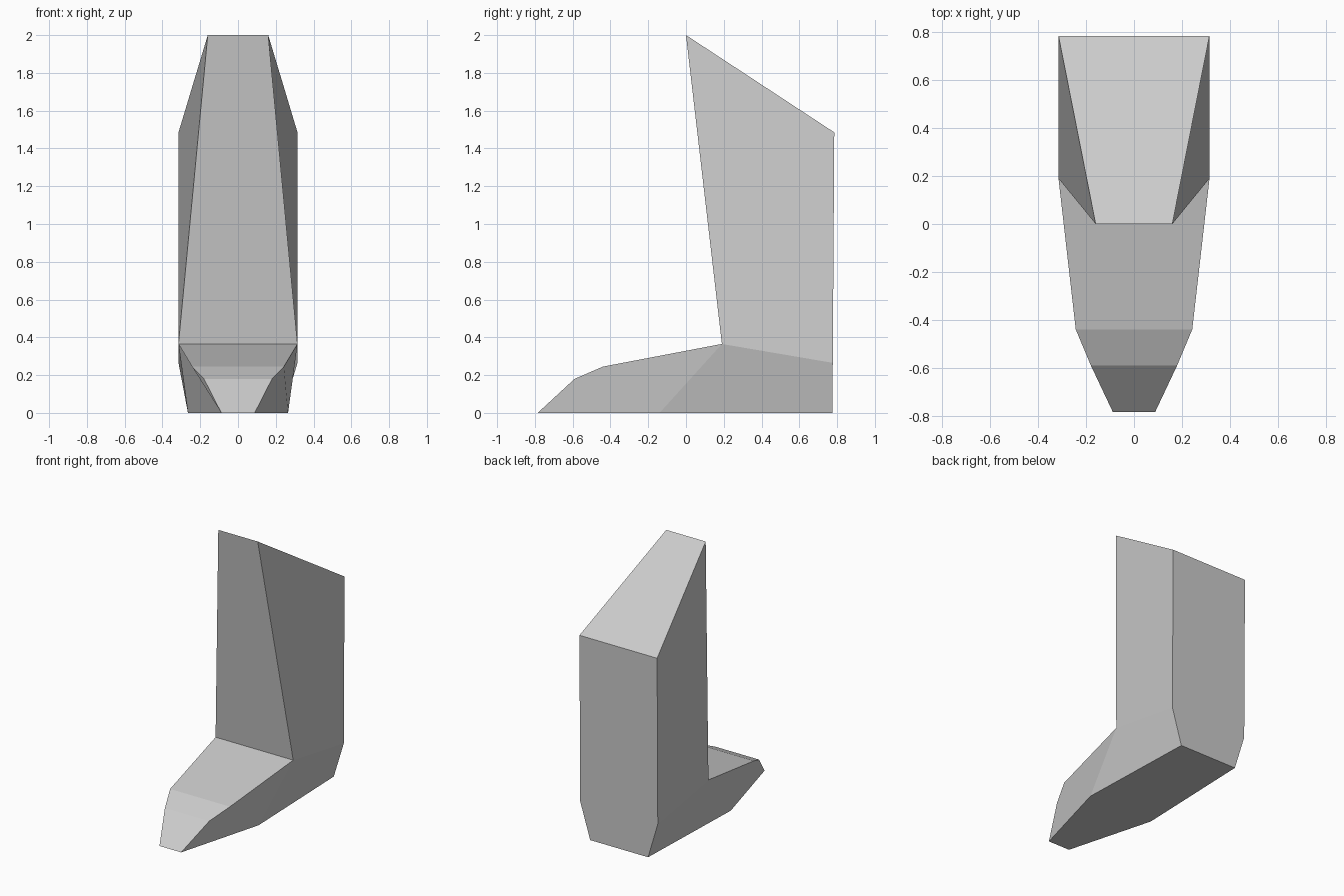
import bpy
import bmesh

cube = bpy.data.objects.get("Cube")
if cube:
    bpy.data.objects.remove(cube, do_unlink=True)

# Single plain grey
grey = bpy.data.materials.new("light_grey")
grey.use_nodes = True
colour = (0.6, 0.6, 0.6, 1)
grey.diffuse_color = colour
grey.node_tree.nodes["Principled BSDF"].inputs["Base Color"].default_value = colour

# Side profile of the boot: half width, depth, height
profile = {
    "top_front": (0.16, 0.0, 2.0),
    "top_back": (0.315, 0.785, 1.485),
    "ankle_back": (0.315, 0.777, 0.265),
    "heel": (0.235, 0.775, 0.0),
    "ball": (0.265, -0.14, 0.0),
    "tip": (0.088, -0.785, 0.0),
    "toe_low": (0.18, -0.59, 0.18),
    "toe_high": (0.243, -0.44, 0.245),
    "ankle_front": (0.315, 0.19, 0.365),
}

# Panels on each side: leg, heel and toe
panels = [
    ("top_front", "ankle_front", "ankle_back", "top_back"),
    ("ankle_front", "ball", "heel", "ankle_back"),
    ("ankle_front", "toe_high", "toe_low", "tip", "ball"),
]

bm = bmesh.new()
left = {n: bm.verts.new((x, y, z)) for n, (x, y, z) in profile.items()}
right = {n: bm.verts.new((-x, y, z)) for n, (x, y, z) in profile.items()}
for panel in panels:
    bm.faces.new([left[n] for n in panel])
    bm.faces.new([right[n] for n in reversed(panel)])

# Strips across the width, following the outline all the way round
names = list(profile)
for a, b in zip(names, names[1:] + names[:1]):
    if "ball" not in (a, b):
        bm.faces.new((left[a], left[b], right[b], right[a]))

# Flat sole
sole = ("heel", "ball", "tip")
bm.faces.new([left[n] for n in sole] + [right[n] for n in reversed(sole)])

bmesh.ops.recalc_face_normals(bm, faces=bm.faces)
mesh = bpy.data.meshes.new("boot")
bm.to_mesh(mesh)
bm.free()
mesh.materials.append(grey)
bpy.context.collection.objects.link(bpy.data.objects.new("boot", mesh))
